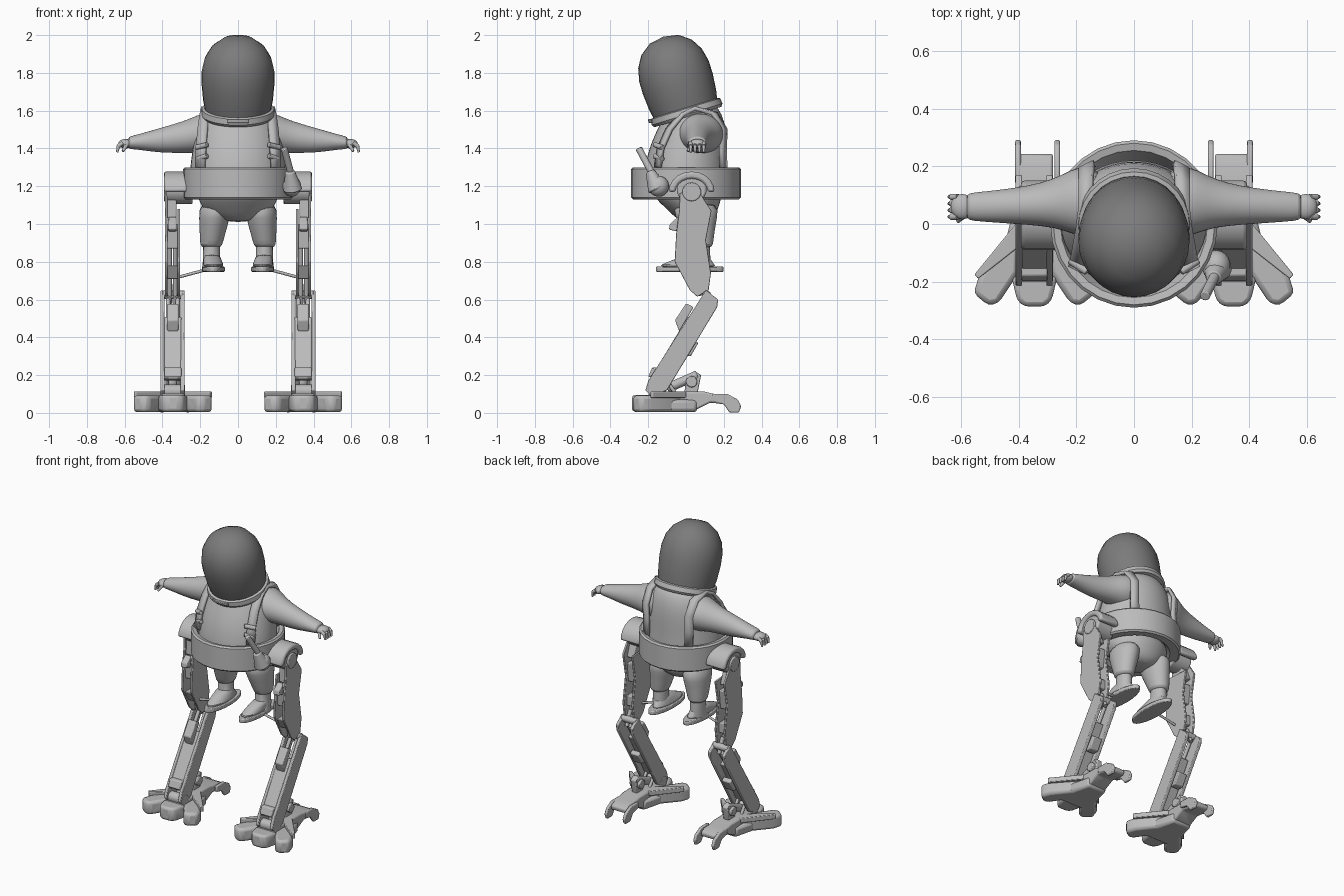
import bpy
import bmesh
from math import sin, cos, pi, radians
from mathutils import Matrix, Vector

default_cube = bpy.data.objects.get("Cube")
if default_cube:
    bpy.data.objects.remove(default_cube, do_unlink=True)


def make_material(name, value):
    material = bpy.data.materials.new(name)
    material.use_nodes = True
    colour = (value, value, value, 1)
    material.diffuse_color = colour
    material.node_tree.nodes["Principled BSDF"].inputs["Base Color"].default_value = colour
    return material


LIGHT = make_material("light_grey", .5)
DARK = make_material("dark_grey_visor", .2)
parts = []


def finish(name, bm, material=LIGHT, mirror=False, bevel=0, smooth=0, solid=0):
    """Turn a bmesh into a named object with its modifiers."""
    bmesh.ops.recalc_face_normals(bm, faces=bm.faces)
    mesh = bpy.data.meshes.new(name)
    bm.to_mesh(mesh)
    bm.free()
    mesh.materials.append(material)
    obj = bpy.data.objects.new(name, mesh)
    bpy.context.collection.objects.link(obj)
    if solid:
        thick = obj.modifiers.new("Thickness", "SOLIDIFY")
        thick.thickness, thick.offset = solid, 0
    if bevel:
        edge = obj.modifiers.new("Bevel", "BEVEL")
        edge.width, edge.segments, edge.limit_method = bevel, 2, "ANGLE"
    if smooth:
        obj.modifiers.new("Smooth", "SUBSURF").levels = smooth
        obj.modifiers["Smooth"].render_levels = smooth
    if mirror:
        obj.modifiers.new("Mirror", "MIRROR").use_mirror_merge = False
    parts.append(obj)
    return obj


def skin(rings):
    """Bridge equal closed rings and cap both ends."""
    bm = bmesh.new()
    rows = [[bm.verts.new(point) for point in ring] for ring in rings]
    count = len(rows[0])
    for low, high in zip(rows, rows[1:]):
        for i in range(count):
            j = (i + 1) % count
            bm.faces.new((low[i], low[j], high[j], high[i]))
    bm.faces.new(rows[0])
    bm.faces.new(rows[-1])
    return bm


def loft(name, sections, along="Z", sides=20, **options):
    """Sections are centre x, y, z and two radii across the axis."""
    rings = []
    for x, y, z, a, b in sections:
        ring = []
        for i in range(sides):
            c, s = a * cos(2 * pi * i / sides), b * sin(2 * pi * i / sides)
            ring.append((x + c, y + s, z) if along == "Z" else (x, y + c, z + s))
        rings.append(ring)
    return finish(name, skin(rings), **options)


def lathe(name, profile, matrix=Matrix(), sides=28, closed=False, **options):
    """Spin radius and height pairs around the local z axis."""
    bm = bmesh.new()
    verts = [bm.verts.new((r, 0, z)) for r, z in profile]
    pairs = list(zip(verts, verts[1:])) + ([(verts[-1], verts[0])] if closed else [])
    edges = [bm.edges.new(pair) for pair in pairs]
    bmesh.ops.spin(bm, geom=verts + edges, axis=(0, 0, 1), cent=(0, 0, 0),
                   angle=2 * pi, steps=sides, use_merge=True)
    bmesh.ops.remove_doubles(bm, verts=bm.verts, dist=.0005)
    bm.transform(matrix)
    return finish(name, bm, **options)


def side_plate(name, outline, x_low, x_high, bevel=.006):
    """Extrude a y, z outline across x, on both sides of the model."""
    rings = [[(x, y, z) for y, z in outline] for x in (x_low, x_high)]
    return finish(name, skin(rings), mirror=True, bevel=bevel)


def floor_plate(name, outline, z_low, z_high, bevel=.01):
    """Extrude an x, y outline upward, on both sides of the model."""
    rings = [[(x, y, z) for x, y in outline] for z in (z_low, z_high)]
    return finish(name, skin(rings), mirror=True, bevel=bevel)


def rod(name, start, end, radius, tip=None, mirror=True, bevel=0):
    start, end = Vector(start), Vector(end)
    span = end - start
    place = Matrix.Translation((start + end) / 2) @ span.to_track_quat("Z", "Y").to_matrix().to_4x4()
    bm = bmesh.new()
    bmesh.ops.create_cone(bm, cap_ends=True, segments=14, radius1=radius,
                          radius2=tip or radius, depth=span.length, matrix=place)
    return finish(name, bm, mirror=mirror, bevel=bevel)


def ball(name, centre, size, mirror=True):
    bm = bmesh.new()
    bmesh.ops.create_uvsphere(bm, u_segments=18, v_segments=12, radius=1,
                              matrix=Matrix.Translation(centre) @ Matrix.Diagonal((*size, 1)))
    return finish(name, bm, mirror=mirror)


# Helmet dome and neck ring, tipped forward
tilt = Matrix.Translation((0, 0, 1.6)) @ Matrix.Rotation(radians(17), 4, "X")
lathe("helmet", [(0, -.02), (.172, -.01), (.185, .06), (.193, .15), (.192, .22), (.176, .29),
                 (.14, .35), (.08, .395), (0, .41)], tilt, material=DARK)
lathe("neck_ring", [(.15, -.035), (.185, -.035), (.196, -.02), (.192, .01), (.178, .015)],
      tilt, closed=True)
loft("neck_latch", [(0, -.185, 1.535, .06, .012), (0, -.19, 1.555, .06, .012)], bevel=.004)

# Suit body
loft("torso", [(0, 0, 1.14, .23, .2), (0, 0, 1.22, .26, .23), (0, 0, 1.3, .258, .22),
               (0, .01, 1.4, .243, .21), (0, .03, 1.5, .225, .185), (0, .04, 1.58, .19, .155),
               (0, .03, 1.65, .14, .12)], smooth=1)
loft("pelvis", [(0, .05, 1.01, .06, .07), (0, .045, 1.04, .15, .11), (0, .03, 1.09, .195, .145),
                (0, .01, 1.14, .215, .18), (0, 0, 1.2, .23, .2)], smooth=1)
loft("trouser_leg", [(.12, .05, 1.12, .085, .13), (.125, .055, 1.03, .083, .11),
                     (.135, .065, .95, .068, .085), (.142, .075, .885, .06, .07),
                     (.142, .075, .875, .045, .055)], mirror=True, smooth=1)
loft("ankle", [(.14, .07, .9, .044, .055), (.14, .07, .8, .046, .06), (.138, .05, .77, .052, .08)],
     mirror=True)
loft("shoe", [(.13, .015, .77, .055, .155), (.13, .005, .785, .054, .145),
              (.135, .035, .81, .048, .1), (.14, .055, .84, .043, .06)], mirror=True, smooth=1)
loft("shoe_sole", [(.13, .02, .747, .06, .18), (.13, .02, .774, .06, .18)],
     mirror=True, bevel=.005)
rod("pedal_strut", (.18, .02, .755), (.31, .03, .72), .008)

# Arms, hands and fingers
loft("arm", [(.1, .07, 1.47, .13, .12), (.19, .08, 1.48, .125, .11), (.25, .075, 1.468, .095, .092),
             (.32, .068, 1.455, .075, .08), (.42, .062, 1.442, .062, .065),
             (.53, .06, 1.434, .052, .04), (.575, .06, 1.43, .048, .034),
             (.58, .06, 1.43, .035, .026)], along="X", mirror=True, smooth=1)
ball("palm", (.595, .06, 1.425), (.04, .044, .025))
for i in range(4):
    y = .025 + i * .023
    rod("finger", (.61, y, 1.43), (.634, y, 1.412), .011)
    rod("fingertip", (.632, y, 1.415), (.64, y, 1.38), .01, .006)
rod("thumb", (.59, .03, 1.42), (.61, .01, 1.385), .012, .007)

# Shoulder straps with buckles
strap_path = [(.2, -.15, 1.3), (.195, -.135, 1.4), (.187, -.09, 1.5), (.177, -.025, 1.58),
              (.17, .06, 1.612), (.167, .15, 1.585), (.163, .2, 1.5), (.16, .195, 1.39),
              (.16, .2, 1.28)]
strap = bmesh.new()
edges = [[strap.verts.new((x + w, y - w * .5 * (1 if y < 0 else -1) * -1, z)) for w in (-.024, .024)]
         for x, y, z in strap_path]
for a, b in zip(edges, edges[1:]):
    strap.faces.new((a[0], a[1], b[1], b[0]))
finish("shoulder_strap", strap, mirror=True, solid=.02)
for z in (1.36, 1.42):
    rod("strap_buckle", (.162, -.165, z), (.222, -.125, z - .015), .014, bevel=.003)

# Waist ring and control lever
lathe("waist_ring", [(.2, 1.16), (.225, 1.135), (.28, 1.13), (.29, 1.14), (.29, 1.29),
                     (.28, 1.3), (.255, 1.295), (.235, 1.25)], closed=True)
rod("lever_stick", (.285, -.17, 1.25), (.245, -.25, 1.4), .018, mirror=False, bevel=.004)
rod("lever_boot", (.29, -.15, 1.18), (.275, -.19, 1.28), .052, .025, mirror=False, bevel=.008)
ball("lever_base", (.285, -.145, 1.2), (.05, .055, .055), mirror=False)

# Hip fender and hub
arc = [(cos(pi * i / 10), sin(pi * i / 10)) for i in range(11)]
side_plate("hip_fender", [(.03 + .122 * c, 1.17 + .108 * s) for c, s in arc]
           + [(.03 + .085 * c, 1.17 + .07 * s) for c, s in reversed(arc)], .25, .392, .012)
rod("hip_hub", (.24, .03, 1.185), (.38, .03, 1.185), .08, bevel=.01)
rod("hip_bolt", (.37, .03, 1.17), (.392, .03, 1.17), .05, bevel=.005)

# Upper mechanical leg
thigh = [(-.035, 1.16), (.03, 1.19), (.07, 1.17), (.135, 1.07), (.105, .915), (.132, .74),
         (.12, .65), (.06, .615), (.02, .65), (-.06, .8), (-.052, .95), (-.035, 1.08)]
for x in (.306, .373):
    side_plate("thigh_plate", [p for p in thigh if x > .35 or p[1] < 1.1], x, x + .014, .003)
side_plate("thigh_block", [(-.03, .87), (-.04, 1.0), (.1, 1.0), (.085, .87)], .315, .38)
side_plate("thigh_upper_block", [(-.025, 1.03), (-.02, 1.15), (.06, 1.15), (.1, 1.04)], .325, .38)
side_plate("thigh_lower_block", [(-.04, .78), (.0, .71), (.1, .71), (.1, .78)], .315, .38)
side_plate("thigh_front_guard", [(-.09, .97), (-.085, 1.0), (-.04, 1.04), (-.04, .96)], .325, .37)
for x in (.333, .362):
    rod("thigh_piston", (x, .01, .92), (x, .08, .62), .012)
    rod("knee_link", (x, .08, .68), (x, .12, .58), .013)
rod("knee_pin", (.29, .11, .625), (.4, .11, .625), .022, bevel=.004)

# Lower mechanical leg
shin = [(.105, .65), (.17, .6), (.165, .56), (-.1, .12), (-.18, .085), (-.215, .12), (-.2, .17)]
for x in (.282, .388):
    side_plate("shin_rail", shin, x, x + .022, .004)
side_plate("shin_panel", [(-.19, .18), (.01, .51), (.065, .48), (-.11, .17)], .3, .39)
side_plate("shin_front_cover", [(-.035, .43), (-.058, .49), (.0, .58), (.04, .56)], .315, .375)
side_plate("shin_back_cover", [(-.02, .3), (.025, .3), (.065, .37), (.04, .39)], .312, .378)
side_plate("shin_crossbar", [(-.2, .19), (-.18, .24), (-.13, .24), (-.15, .19)], .3, .39)
for x in (.32, .37):
    rod("shin_piston", (x, -.01, .42), (x, .12, .62), .012)
rod("ankle_hub", (.28, -.165, .115), (.41, -.165, .115), .035, bevel=.006)

# Foot body, heel prongs and ankle damper
side_plate("foot_body", [(-.2, .02), (-.2, .1), (-.14, .115), (.1, .112), (.15, .1), (.2, .1),
                         (.245, .08), (.24, .05), (.2, .045), (.13, .055), (.06, .02), (0, .004)],
           .28, .41, .01)
for x in (.256, .392):
    side_plate("heel_prong", [(.14, .1), (.22, .1), (.275, .07), (.292, .035), (.28, .002),
                              (.23, .002), (.2, .045), (.14, .06)], x, x + .02)
floor_plate("foot_sole", [(.24, -.2), (.45, -.2), (.45, -.08), (.415, .06), (.275, .06),
                          (.24, -.08)], .004, .07, .018)
floor_plate("middle_toe", [(.265, -.18), (.285, -.265), (.31, -.286), (.38, -.286),
                           (.405, -.265), (.425, -.18)], .006, .095, .02)
toe = [(.4, -.02), (.535, -.175), (.556, -.24), (.505, -.282), (.47, -.275), (.4, -.17)]
wing = [(.39, 0), (.41, 0), (.553, -.175), (.54, -.19), (.4, -.08)]
for flip in (False, True):
    side = [(.69 - x, y) if flip else (x, y) for x, y in toe]
    floor_plate("side_toe", side, .004, .092, .02)
    side = [(.69 - x, y) if flip else (x, y) for x, y in wing]
    floor_plate("toe_guard", side, .08, .113, .004)
rod("damper_body", (.345, -.1, .13), (.345, .06, .2), .025, bevel=.005)
rod("damper_pin", (.305, .03, .165), (.385, .03, .165), .03, bevel=.005)
side_plate("damper_bracket", [(-.01, .1), (.0, .17), (.05, .22), (.08, .2), (.06, .1)], .325, .365)
for x in (.315, .375):
    rod("damper_rod", (x, -.11, .18), (x, -.06, .11), .01)

# Smooth shading with crisp edges
bpy.ops.object.select_all(action="DESELECT")
for obj in parts:
    obj.select_set(True)
bpy.context.view_layer.objects.active = parts[0]
bpy.ops.object.shade_smooth_by_angle(angle=radians(38))
